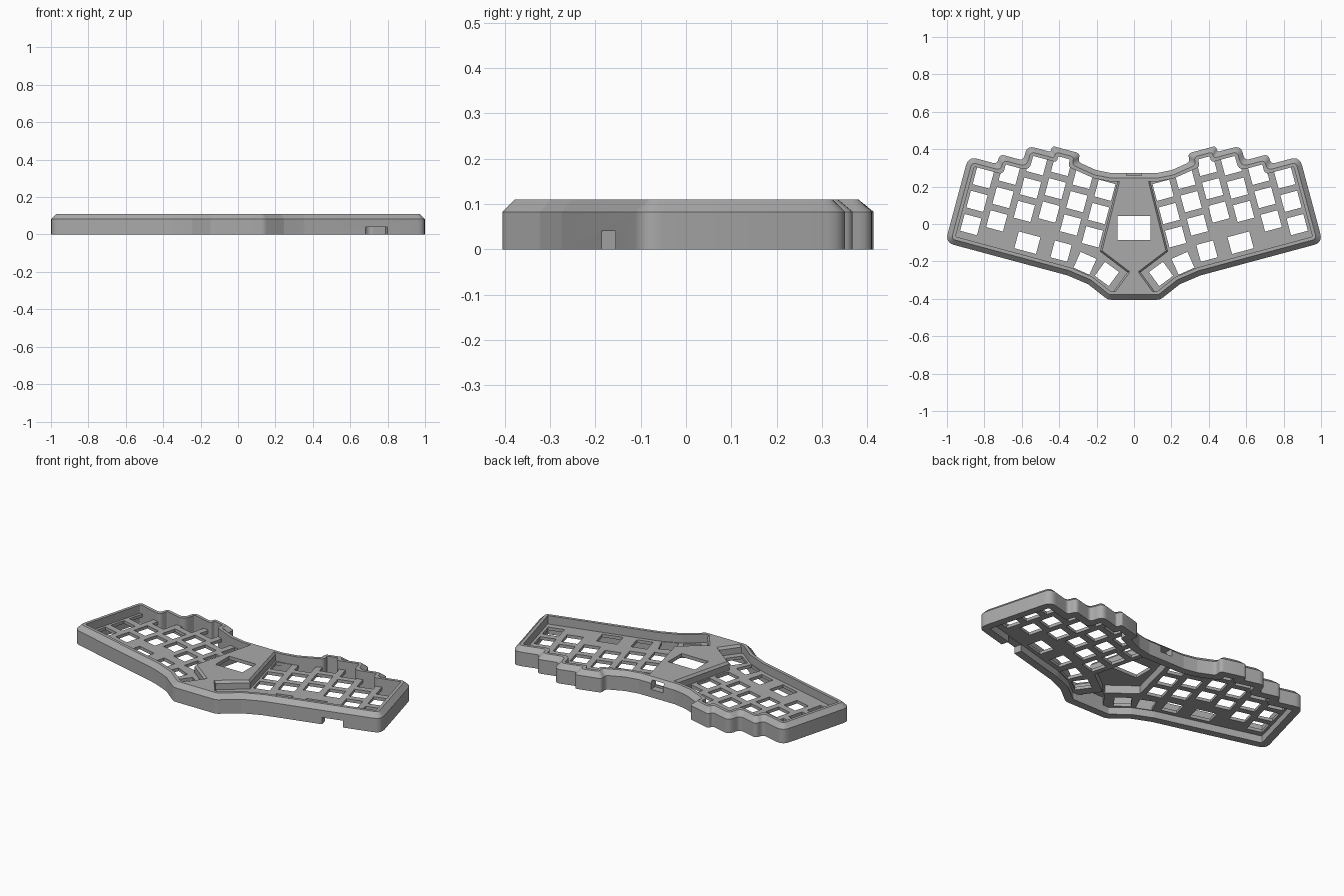
import bpy, bmesh
from math import radians, cos, sin, tan
from mathutils import Vector, Matrix

cube = bpy.data.objects.get("Cube")
if cube:
    bpy.data.objects.remove(cube, do_unlink=True)

GREY = (0.4, 0.4, 0.4, 1)
grey = bpy.data.materials.new("case grey")
grey.use_nodes = True
grey.diffuse_color = GREY
grey.node_tree.nodes["Principled BSDF"].inputs["Base Color"].default_value = GREY

TILT = radians(15)
PITCH = 0.129
HOLE = 0.093
TOP, PLATE_TOP, PLATE_LOW = 0.11, 0.06, 0.042


def tilted(u, v):
    """Point on the left half, given in its own rotated key grid."""
    return Vector((u * cos(TILT) - v * sin(TILT), u * sin(TILT) + v * cos(TILT)))


def mirrored(half):
    return half + [Vector((-p.x, p.y)) for p in reversed(half)]


def inset(points, d):
    """Move every side of a counter-clockwise outline inward by d."""
    result = []
    for i, p in enumerate(points):
        a = (p - points[i - 1]).normalized()
        b = (points[(i + 1) % len(points)] - p).normalized()
        na, nb = Vector((-a.y, a.x)), Vector((-b.y, b.x))
        result.append(p + (na + nb) * d / (1 + na.dot(nb)))
    return result


def rounded(points, radius, d=0, steps=5):
    """Round each corner, keeping arcs concentric after an inset of d."""
    result = []
    for i, p in enumerate(points):
        before, after = points[i - 1] - p, points[(i + 1) % len(points)] - p
        turn = before.cross(after)
        r = max(0.006, radius - d) if turn < 0 else radius * 0.5 + d
        half = before.angle(after) / 2
        t = min(r / tan(half), 0.48 * before.length, 0.48 * after.length)
        a, b = p + before.normalized() * t, p + after.normalized() * t
        for k in range(steps + 1):
            s = k / steps
            result.append(a * (1 - s) ** 2 + p * 2 * s * (1 - s) + b * s * s)
    return result


def make(name, rings, closed=False):
    """Skin rings of (outline, height); cap the ends or close the loop."""
    bm = bmesh.new()
    loops = [[bm.verts.new((p.x, p.y, z)) for p in pts] for pts, z in rings]
    n = len(loops[0])
    pairs = list(zip(loops, loops[1:]))
    if closed:
        pairs.append((loops[-1], loops[0]))
    else:
        bm.faces.new(loops[0][::-1])
        bm.faces.new(loops[-1])
    for low, high in pairs:
        for i in range(n):
            j = (i + 1) % n
            bm.faces.new((low[i], low[j], high[j], high[i]))
    return finish(name, bm)


def finish(name, bm):
    bmesh.ops.recalc_face_normals(bm, faces=bm.faces)
    mesh = bpy.data.meshes.new(name)
    bm.to_mesh(mesh)
    bm.free()
    mesh.materials.append(grey)
    obj = bpy.data.objects.new(name, mesh)
    bpy.context.collection.objects.link(obj)
    return obj


def boxes(name, items):
    """One cutter made of boxes: (x, y, z, width, depth, height, angle)."""
    bm = bmesh.new()
    for x, y, z, w, d, h, angle in items:
        matrix = (Matrix.Translation((x, y, z)) @ Matrix.Rotation(angle, 4, "Z")
                  @ Matrix.Diagonal((w, d, h, 1)))
        bmesh.ops.create_cube(bm, size=1, matrix=matrix)
    return finish(name, bm)


def select(obj):
    bpy.ops.object.select_all(action="DESELECT")
    obj.select_set(True)
    bpy.context.view_layer.objects.active = obj


def cut(obj, cutter, keep=False):
    cutter.hide_render = True
    mod = obj.modifiers.new("cut", "BOOLEAN")
    mod.operation, mod.solver, mod.object = "DIFFERENCE", "EXACT", cutter
    select(obj)
    bpy.ops.object.modifier_apply(modifier=mod.name)
    if not keep:
        bpy.data.objects.remove(cutter, do_unlink=True)


# Case outline: straight front, stepped back following the key columns
outline = mirrored(
    [Vector(p) for p in ((0.14, -0.405), (0.245, -0.322), (0.355, -0.275))]
    + [tilted(u, v) for u, v in (
        (0.949, -0.357), (0.949, 0.12), (0.79, 0.12), (0.79, 0.175), (0.66, 0.175),
        (0.66, 0.257), (0.53, 0.257), (0.53, 0.29), (0.375, 0.29), (0.375, 0.243),
        (0.27, 0.226))]
    + [Vector((0.12, 0.272))])


def ring(d):
    return rounded(inset(outline, d), 0.05, d)


# Rim wall with a bevelled outer top edge
case_wall = make("case_wall", [(ring(0), 0), (ring(0), 0.083), (ring(0.027), TOP),
                               (ring(0.045), TOP), (ring(0.045), 0)], closed=True)

# Side cable notch in the front wall and connector slot at the back
cut(case_wall, boxes("port_cutter", [
    (0.74, -0.17, 0.01, 0.12, 0.16, 0.06, TILT),
    (0, 0.25, 0.072, 0.08, 0.12, 0.05, 0)]))

# Switch plate
switch_plate = make("switch_plate", [(ring(0.04), PLATE_LOW), (ring(0.04), PLATE_TOP)])

# Key openings: six staggered columns and four thumb keys on each half
keys = []
for column, v in enumerate((0.005, 0.036, 0.073, 0.042, -0.045, -0.1)):
    for row in (-1, 0, 1):
        p = tilted(0.197 + column * PITCH, v + row * PITCH)
        keys.append((p.x, p.y, HOLE, TILT))
keys += [(0.57, -0.1, 0.12, TILT), (0.39, -0.145, HOLE, TILT),
         (0.262, -0.21, HOLE, radians(24)), (0.145, -0.267, HOLE, radians(36))]
cut(switch_plate, boxes("key_cutter", [
    (side * x, y, PLATE_TOP, w, HOLE, 0.1, side * angle)
    for side in (-1, 1) for x, y, w, angle in keys]))

# Raised centre cover, hollow underneath, with a neck reaching the front rim
cover = mirrored([Vector(p) for p in (
    (0.125, -0.38), (0.036, -0.258), (0.182, -0.147), (0.083, 0.245))])
centre_cover = make("centre_cover", [
    (cover, PLATE_LOW), (cover, TOP - 0.014), (inset(cover, 0.01), TOP)])
pocket = make("pocket_cutter", [(inset(cover, 0.02), 0), (inset(cover, 0.02), TOP - 0.02)])
cut(switch_plate, pocket, keep=True)
cut(centre_cover, pocket)
cut(centre_cover, boxes("window_cutter", [
    (0, -0.021, TOP, 0.176, 0.128, 0.1, 0),
    (0, 0.25, 0.072, 0.08, 0.12, 0.05, 0)]))

# Smooth the rounded corners, keep the edges crisp
for obj in (case_wall, switch_plate, centre_cover):
    select(obj)
    bpy.ops.object.shade_smooth_by_angle(angle=radians(30))
